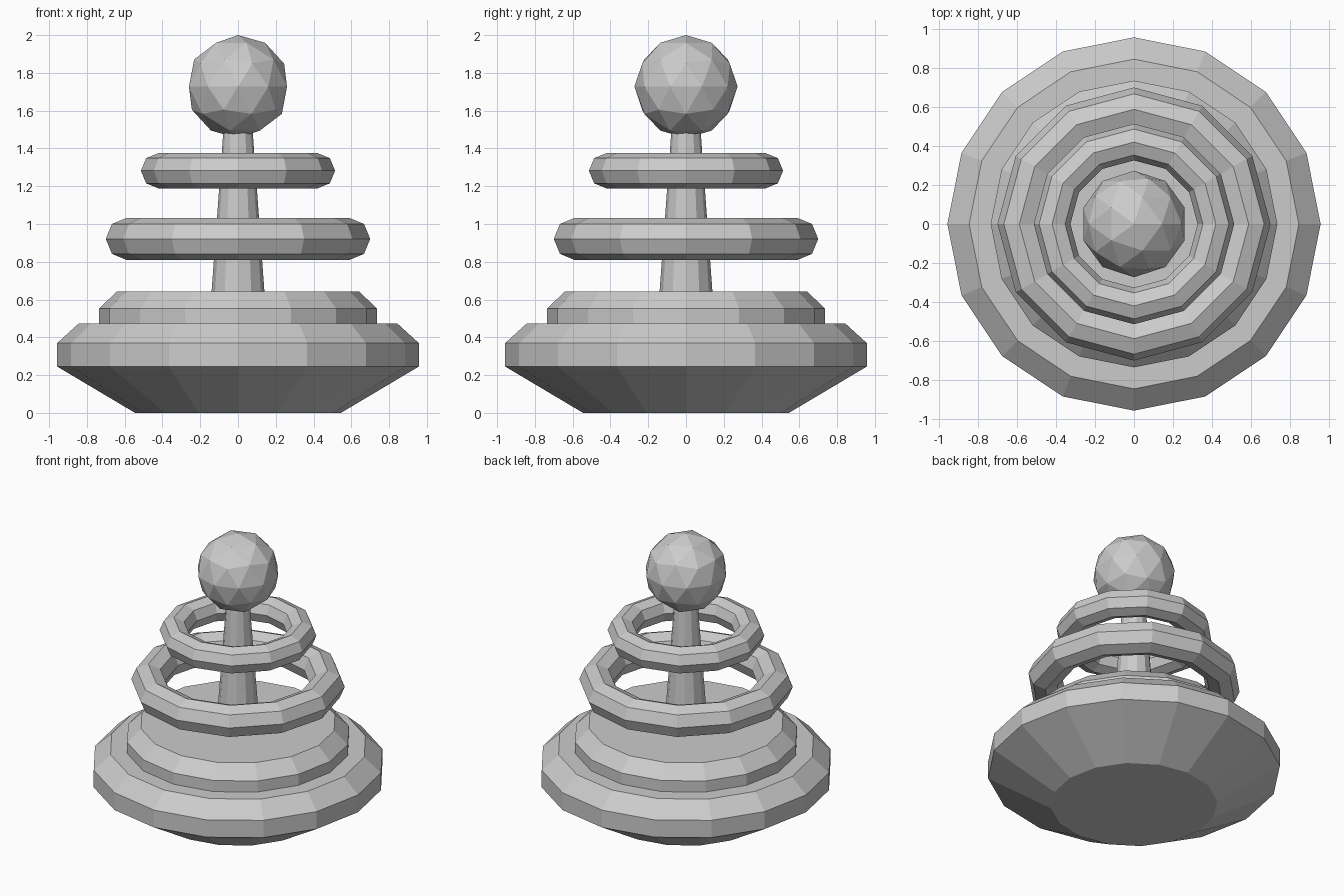
import bpy
import bmesh
from math import cos, sin, tau

cube = bpy.data.objects.get("Cube")
if cube:
    bpy.data.objects.remove(cube, do_unlink=True)

grey = bpy.data.materials.new("plain grey")
grey.use_nodes = True
colour = (0.6, 0.6, 0.6, 1)
grey.diffuse_color = colour
grey.node_tree.nodes["Principled BSDF"].inputs["Base Color"].default_value = colour


def add_object(name, bm):
    bmesh.ops.recalc_face_normals(bm, faces=bm.faces)
    mesh = bpy.data.meshes.new(name)
    bm.to_mesh(mesh)
    bm.free()
    mesh.materials.append(grey)
    obj = bpy.data.objects.new(name, mesh)
    bpy.context.collection.objects.link(obj)
    return obj


def lathe(name, profile, sides, closed=False):
    """Turn (radius, height) points around z; open profiles get end caps."""
    bm = bmesh.new()
    loops = [[bm.verts.new((r * cos(tau * i / sides), r * sin(tau * i / sides), z))
              for i in range(sides)] for r, z in profile]
    pairs = list(zip(loops, loops[1:]))
    if closed:
        pairs.append((loops[-1], loops[0]))
    else:
        bm.faces.new(loops[0])
        bm.faces.new(loops[-1])
    for a, b in pairs:
        for i in range(sides):
            j = (i + 1) % sides
            bm.faces.new((a[i], a[j], b[j], b[i]))
    return add_object(name, bm)


def ring(name, major, minor, height):
    section = [(major + minor * cos(tau * k / 8), height + minor * sin(tau * k / 8))
               for k in range(8)]
    return lathe(name, section, 12, closed=True)


# Stepped base with bevelled upper edges
lathe("base", [(0.545, 0), (0.957, 0.245), (0.957, 0.37), (0.845, 0.472),
               (0.735, 0.472), (0.735, 0.552), (0.643, 0.642)], 16)

# Tapered pole
lathe("pole", [(0.14, 0.642), (0.077, 1.5)], 12)

# Floating rings
ring("large_ring", 0.588, 0.112, 0.921)
ring("small_ring", 0.42, 0.094, 1.282)

# Faceted ball on top
bm = bmesh.new()
bmesh.ops.create_icosphere(bm, subdivisions=2, radius=0.273)
bmesh.ops.translate(bm, verts=bm.verts, vec=(0, 0, 1.727))
add_object("top_ball", bm)
